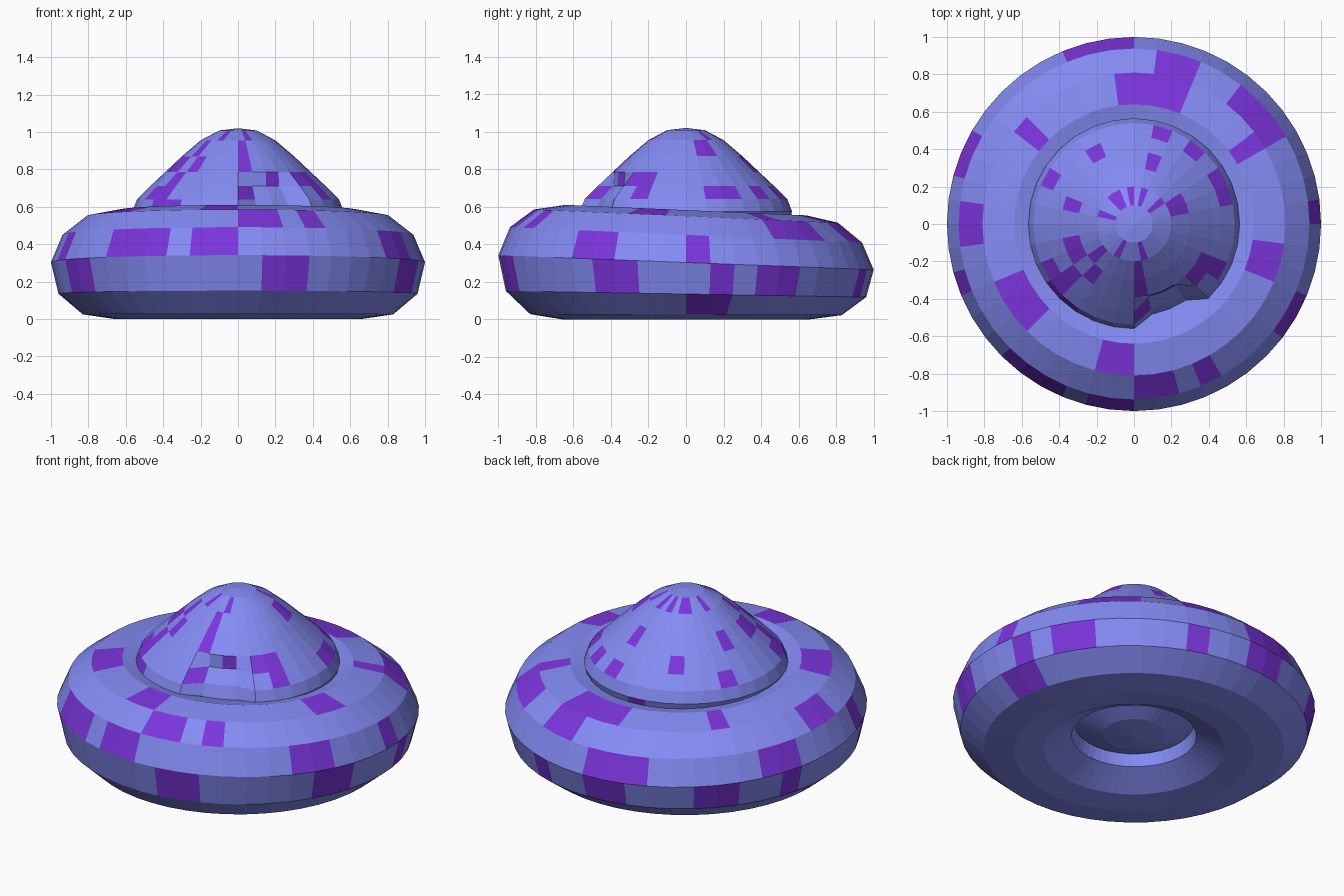
import bpy, bmesh, math, random

if "Cube" in bpy.data.objects:
    bpy.data.objects.remove(bpy.data.objects["Cube"])
random.seed(7)


def material(name, rgb):
    m = bpy.data.materials.new(name)
    m.diffuse_color = (*rgb, 1)
    m.use_nodes = True
    m.node_tree.nodes["Principled BSDF"].inputs["Base Color"].default_value = m.diffuse_color
    return m


BLUE = material("blue_panel", (0.23, 0.26, 0.90))
PURPLE = material("purple_panel", (0.20, 0.035, 0.72))


def lathe(name, profile, sides, closed, is_patch, warp):
    """Revolve (r, z) points round z; is_patch(band, side) picks purple faces."""
    bm = bmesh.new()
    loops = []
    for b, (r, z) in enumerate(profile):
        if r == 0:
            loops.append([bm.verts.new(warp(0, 0, z))] * sides)
        else:
            loops.append([bm.verts.new(warp(r, math.tau * k / sides, z)) for k in range(sides)])
    n = len(profile)
    for b in range(n if closed else n - 1):
        lo, hi = loops[b], loops[(b + 1) % n]
        for k in range(sides):
            j = (k + 1) % sides
            corners = list(dict.fromkeys((lo[k], lo[j], hi[j], hi[k])))
            f = bm.faces.new(corners)
            f.material_index = int(is_patch(b, k))
    bmesh.ops.recalc_face_normals(bm, faces=bm.faces)
    me = bpy.data.meshes.new(name)
    bm.to_mesh(me)
    bm.free()
    me.materials.append(BLUE)
    me.materials.append(PURPLE)
    ob = bpy.data.objects.new(name, me)
    bpy.context.collection.objects.link(ob)
    return ob


# Fat ring hull: twelve-sided section, top slightly lower at the back
ring_profile = [(0.96, 0.135), (1.0, 0.303), (0.938, 0.45), (0.81, 0.55), (0.64, 0.582),
                (0.48, 0.545), (0.37, 0.44), (0.31, 0.29), (0.345, 0.10), (0.50, 0.015),
                (0.66, 0.0), (0.83, 0.025)]
ring_patches = {  # band: (first side, count)
    0: [(37, 2), (44, 2), (1, 1), (3, 2), (9, 1), (12, 2), (17, 2), (21, 1), (27, 2)],
    1: [(12, 3), (20, 2), (0, 1), (43, 2), (30, 3), (34, 2), (26, 1)],
    2: [(23, 2), (9, 2), (4, 3), (36, 2), (39, 1)],
    3: [(9, 4), (4, 1), (27, 3), (34, 2), (45, 2), (18, 1)],
    11: [(0, 2)],
}


def ring_patch(b, k):
    return any((k - s) % 48 < c for s, c in ring_patches.get(b, []))


def ring_warp(r, a, z):
    y = r * math.sin(a)
    return (r * math.cos(a), y, z - 0.038 * y * min(1.15, z / 0.3))


lathe("ring_hull", ring_profile, 48, True, ring_patch, ring_warp)

# Domed cabin with a rounded underside hanging in the ring's hole
dome_profile = [(0, 1.02), (0.10, 1.008), (0.20, 0.955), (0.30, 0.87), (0.39, 0.785),
                (0.47, 0.71), (0.54, 0.64), (0.565, 0.575), (0.53, 0.45), (0.44, 0.30),
                (0.32, 0.17), (0.17, 0.11), (0, 0.09)]


def dome_warp(r, a, z):
    # small dent at the front right of the lower wall
    d = abs(math.degrees(a) - 298)
    if d < 17 and 0.42 < r and z > 0.5:
        r -= 0.075
    return (r * math.cos(a), r * math.sin(a), z)


lathe("dome_cabin", dome_profile, 32, False,
      lambda b, k: 0 < b < 8 and random.random() < 0.13, dome_warp)
